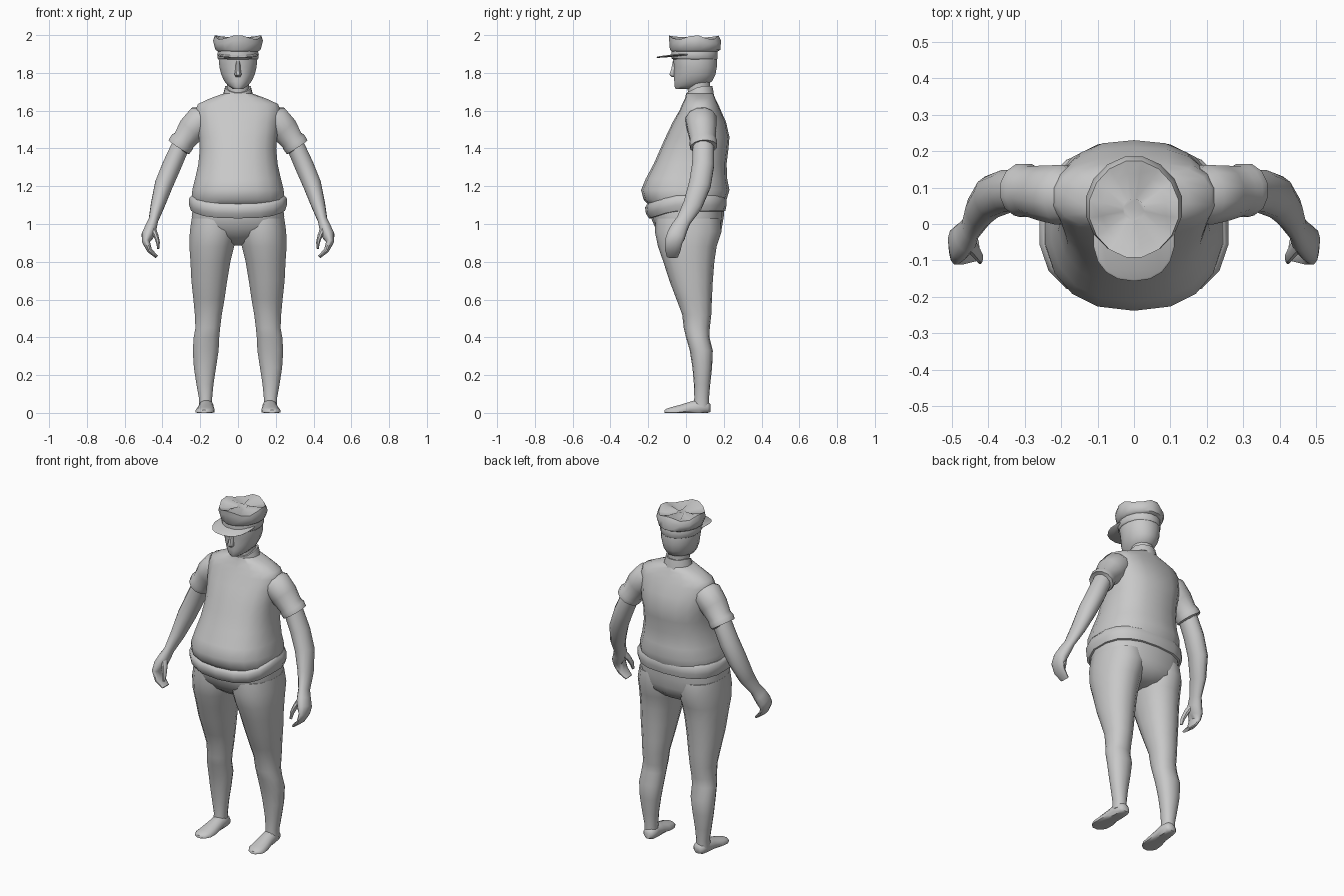
import bpy, bmesh, math
from mathutils import Vector

grey = bpy.data.materials.new("plain grey")
grey.diffuse_color = (0.58, 0.58, 0.58, 1)
X, Y, Z = Vector((1, 0, 0)), Vector((0, 1, 0)), Vector((0, 0, 1))


def loft(name, secs, n=14, power=2.0, ref=Y, axis=None, mirror=False, warp=None, angle=50):
    """Skin superellipse rings (cx, cy, cz, ru, rv) along a path or a fixed axis."""
    bm = bmesh.new()
    pts = [Vector(s[:3]) for s in secs]
    rings = []
    for i, s in enumerate(secs):
        t = axis or (pts[min(i + 1, len(pts) - 1)] - pts[max(i - 1, 0)]).normalized()
        u = ref.cross(t).normalized()
        v = t.cross(u)
        ring = []
        for k in range(n):
            a = 2 * math.pi * (k + 0.5) / n
            c, d = math.cos(a), math.sin(a)
            cu = math.copysign(abs(c) ** (2 / power), c) * s[3]
            cv = math.copysign(abs(d) ** (2 / power), d) * s[4]
            p = pts[i] + u * cu + v * cv
            ring.append(bm.verts.new(warp(p) if warp else p))
        rings.append(ring)
    for a, b in zip(rings, rings[1:]):
        for k in range(n):
            bm.faces.new((a[k], a[(k + 1) % n], b[(k + 1) % n], b[k]))
    bm.faces.new(rings[0][::-1])
    bm.faces.new(rings[-1])
    bmesh.ops.recalc_face_normals(bm, faces=bm.faces)
    me = bpy.data.meshes.new(name)
    bm.to_mesh(me)
    bm.free()
    ob = bpy.data.objects.new(name, me)
    bpy.context.collection.objects.link(ob)
    me.materials.append(grey)
    if mirror:
        m = ob.modifiers.new("mirror", 'MIRROR')
        m.use_axis = (True, False, False)
    bpy.ops.object.select_all(action='DESELECT')
    ob.select_set(True)
    bpy.context.view_layer.objects.active = ob
    bpy.ops.object.shade_smooth_by_angle(angle=math.radians(angle))
    return ob


def stack(name, rows, x=0, **kw):
    """Horizontal rings given as (z, half width, y front, y back[, centre x])."""
    secs = [(r[4] if len(r) > 4 else x, (r[2] + r[3]) / 2, r[0], r[1], (r[3] - r[2]) / 2)
            for r in rows]
    return loft(name, secs, axis=Z, **kw)


def dip(amount, start, span):
    """Warp that lowers the front of a ring."""
    def f(p):
        p.z -= amount * max(0, (start - p.y) / span)
        return p
    return f


# Shirt body with heavy belly
stack("shirt", [
    (1.09, .235, -.19, .20), (1.13, .248, -.225, .215), (1.18, .245, -.238, .23),
    (1.24, .23, -.213, .218), (1.32, .212, -.17, .215), (1.40, .205, -.135, .225),
    (1.46, .21, -.108, .23), (1.54, .22, -.07, .212), (1.60, .228, -.035, .185),
    (1.635, .215, -.02, .17), (1.665, .15, -.005, .155), (1.69, .08, .0, .145)],
    n=18, power=2.4)

# Short sleeves with turned cuffs
loft("sleeve", [
    (.15, .075, 1.575, .05, .07), (.195, .08, 1.55, .085, .085), (.245, .085, 1.50, .078, .078),
    (.285, .09, 1.445, .064, .07), (.298, .092, 1.43, .07, .075), (.312, .094, 1.408, .068, .073),
    (.313, .094, 1.407, .05, .055)], n=12, mirror=True)

# Bare arms and mitten hands
loft("arm", [
    (.28, .09, 1.46, .05, .055), (.31, .092, 1.40, .05, .058), (.35, .09, 1.31, .052, .06),
    (.392, .074, 1.21, .05, .06), (.425, .035, 1.10, .038, .052), (.448, -.012, 1.02, .026, .04),
    (.462, -.035, .98, .032, .046), (.478, -.052, .94, .034, .05), (.487, -.066, .905, .021, .048),
    (.468, -.07, .86, .014, .042), (.43, -.072, .826, .009, .03)], n=12, mirror=True)
loft("thumb", [
    (.458, -.045, .985, .02, .024), (.435, -.075, .94, .014, .018),
    (.424, -.092, .905, .011, .015), (.422, -.102, .87, .006, .009)], n=8, mirror=True)

# Thick belt sagging below the belly
stack("belt", [
    (1.065, .235, -.175, .195), (1.07, .252, -.195, .208), (1.10, .262, -.212, .215),
    (1.135, .262, -.217, .215), (1.15, .25, -.205, .205), (1.15, .22, -.18, .18)],
    n=18, power=2.6, warp=dip(.045, -.07, .14))

# Trousers: seat and two legs
stack("trouser_seat", [
    (1.10, .24, -.185, .20), (1.04, .248, -.185, .20), (.98, .245, -.16, .19),
    (.94, .21, -.13, .18), (.90, .11, -.08, .14), (.885, .04, -.02, .09)],
    n=18, power=2.5, warp=dip(.01, -.07, .14))
stack("trouser_leg", [
    (1.03, .12, -.16, .18, .128), (.96, .128, -.165, .188, .13), (.88, .121, -.148, .162, .139),
    (.80, .108, -.12, .15, .146), (.70, .097, -.088, .142, .152), (.60, .084, -.05, .137, .154),
    (.52, .073, -.02, .134, .157), (.45, .067, -.012, .126, .16), (.40, .069, 0, .124, .167),
    (.33, .07, .02, .142, .171), (.24, .06, .034, .138, .175), (.15, .046, .042, .128, .175),
    (.08, .036, .044, .122, .172), (.03, .036, .04, .122, .172)],
    n=14, power=2.2, mirror=True)


# Flat-soled feet, toes turned slightly out
def sole(p):
    p.z = max(p.z, 0)
    return p


loft("foot", [
    (.165, .13, .025, .02, .02), (.166, .115, .028, .036, .036), (.168, .07, .03, .04, .045),
    (.17, .02, .022, .043, .038), (.173, -.03, .012, .05, .032), (.176, -.075, .008, .05, .024),
    (.178, -.10, .006, .038, .018), (.18, -.115, .005, .018, .01)],
    n=12, ref=Z, axis=-Y, mirror=True, warp=sole)

# Neck and open collar
stack("neck", [(1.64, .06, .01, .13), (1.76, .06, .005, .13)], n=12)
stack("collar", [
    (1.67, .085, -.005, .152), (1.70, .078, -.004, .148), (1.73, .07, 0, .142),
    (1.728, .06, .01, .132), (1.69, .058, .012, .13)], n=12, warp=dip(.04, .07, .075))

# Head and nose
stack("head", [
    (1.715, .028, -.056, .04), (1.73, .05, -.063, .09), (1.755, .073, -.064, .14),
    (1.79, .09, -.065, .158), (1.83, .10, -.064, .165), (1.87, .104, -.07, .165),
    (1.90, .10, -.07, .16)], n=16, power=2.1)
stack("nose", [
    (1.778, .012, -.075, -.04), (1.79, .02, -.09, -.04), (1.82, .015, -.08, -.04),
    (1.865, .012, -.07, -.04)], n=8)

# Peaked cap: band, soft crown and visor
stack("cap_band", [
    (1.872, .104, -.072, .166), (1.878, .11, -.08, .17), (1.905, .11, -.08, .17),
    (1.93, .104, -.078, .166)], n=16)


def rumple(p):
    # front of the crown stands up, the top sags a little
    if p.z > 1.95:
        p.z += .012 * math.cos(4 * math.atan2(p.x, .05 - p.y))
    return p


stack("cap_crown", [
    (1.91, .104, -.076, .164), (1.922, .122, -.088, .185), (1.962, .135, -.092, .188),
    (1.988, .125, -.094, .175), (1.982, .09, -.06, .14), (1.978, .03, .01, .07)],
    n=16, power=1.9, warp=rumple)
stack("cap_visor", [
    (1.893, .108, -.152, .08), (1.897, .112, -.157, .08), (1.901, .108, -.152, .08)],
    n=18, power=2.3, warp=dip(.014, -.05, .1))
